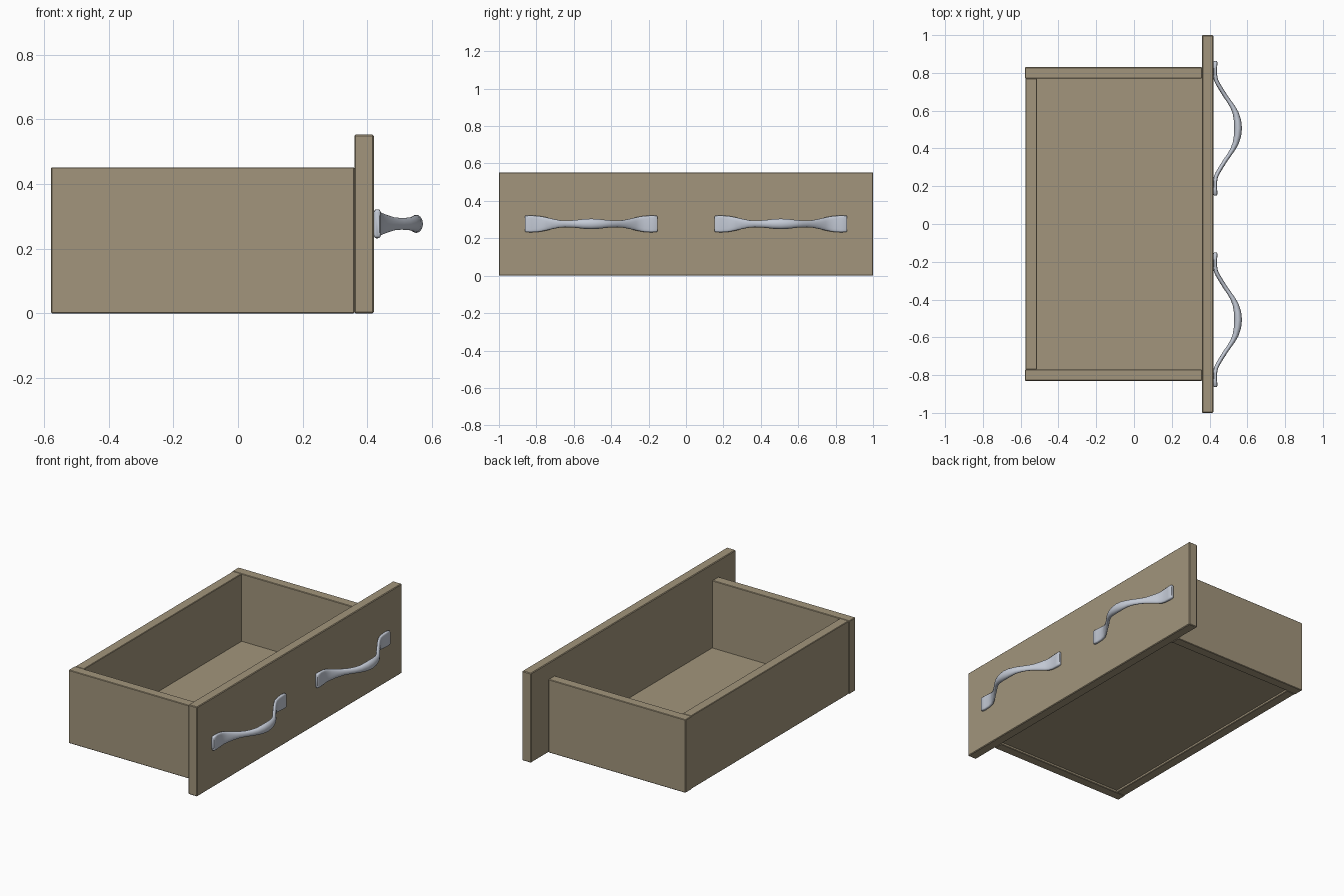
import bpy, bmesh, math
from mathutils import Vector

if "Cube" in bpy.data.objects:
    bpy.data.objects.remove(bpy.data.objects["Cube"])


def material(name, color):
    m = bpy.data.materials.new(name)
    m.diffuse_color = color
    m.use_nodes = True
    m.node_tree.nodes["Principled BSDF"].inputs["Base Color"].default_value = m.diffuse_color
    return m


WOOD = material("wood", (0.36, 0.30, 0.20, 1))
METAL = material("metal", (0.55, 0.59, 0.67, 1))


def finish(bm, name, mat):
    bmesh.ops.recalc_face_normals(bm, faces=bm.faces)
    mesh = bpy.data.meshes.new(name)
    bm.to_mesh(mesh)
    bm.free()
    mesh.materials.append(mat)
    obj = bpy.data.objects.new(name, mesh)
    bpy.context.collection.objects.link(obj)
    return obj


def board(name, lo, hi, bevel=0.004):
    """Board between two corners with slightly eased edges."""
    bm = bmesh.new()
    bmesh.ops.create_cube(bm, size=1)
    lo, hi = Vector(lo), Vector(hi)
    for v in bm.verts:
        v.co = Vector([(v.co[i] + 0.5) * (hi[i] - lo[i]) + lo[i] for i in range(3)])
    if bevel:
        bmesh.ops.bevel(bm, geom=bm.edges[:], offset=bevel, segments=1, affect='EDGES')
    return finish(bm, name, WOOD)


# Drawer box
board("front_panel", (0.36, -1.0, 0.0), (0.42, 1.0, 0.553))
board("left_side", (-0.578, -0.83, 0.0), (0.36, -0.77, 0.452), 0.003)
board("right_side", (-0.578, 0.77, 0.0), (0.36, 0.83, 0.452), 0.003)
board("back_panel", (-0.574, -0.77, 0.0), (-0.514, 0.77, 0.452), 0.003)
board("bottom_panel", (-0.52, -0.775, 0.014), (0.362, 0.775, 0.035), 0)

# Half of the handle: distance from centre, x, half thickness, half height, squareness
STATIONS = [
    (0.355, 0.431, 0.007, 0.038, 5), (0.350, 0.431, 0.011, 0.044, 5),
    (0.320, 0.430, 0.010, 0.045, 5), (0.285, 0.430, 0.010, 0.043, 4),
    (0.258, 0.433, 0.011, 0.039, 3), (0.235, 0.444, 0.011, 0.034, 2.5),
    (0.205, 0.462, 0.011, 0.027, 2), (0.170, 0.484, 0.011, 0.020, 2),
    (0.140, 0.505, 0.011, 0.018, 2), (0.110, 0.524, 0.013, 0.019, 2),
    (0.080, 0.538, 0.016, 0.021, 2), (0.040, 0.548, 0.019, 0.026, 2),
    (0.000, 0.551, 0.021, 0.028, 2),
]
SIDES = 20


def handle(name, yc, zc=0.277):
    """Loft of superellipse rings along the bowed path."""
    path = [(-t, *r) for t, *r in STATIONS] + [(t, *r) for t, *r in STATIONS[-2::-1]]
    bm = bmesh.new()
    rings = []
    for i, (t, x, thick, tall, power) in enumerate(path):
        a, b = path[max(i - 1, 0)], path[min(i + 1, len(path) - 1)]
        tangent = Vector((b[1] - a[1], b[0] - a[0])).normalized()
        nx, ny = tangent.y, -tangent.x
        ring = []
        for k in range(SIDES):
            ang = math.tau * k / SIDES
            c, s = math.cos(ang), math.sin(ang)
            u = math.copysign(abs(c) ** (2 / power), c) * thick
            w = math.copysign(abs(s) ** (2 / power), s) * tall
            ring.append(bm.verts.new((x + nx * u, yc + t + ny * u, zc + w)))
        rings.append(ring)
    for r0, r1 in zip(rings, rings[1:]):
        for k in range(SIDES):
            j = (k + 1) % SIDES
            bm.faces.new((r0[k], r0[j], r1[j], r1[k]))
    bm.faces.new(rings[0])
    bm.faces.new(rings[-1])
    obj = finish(bm, name, METAL)
    bpy.ops.object.select_all(action='DESELECT')
    obj.select_set(True)
    bpy.context.view_layer.objects.active = obj
    bpy.ops.object.shade_smooth_by_angle(angle=math.radians(50))


# Two matching pulls
handle("left_handle", -0.507)
handle("right_handle", 0.507)
